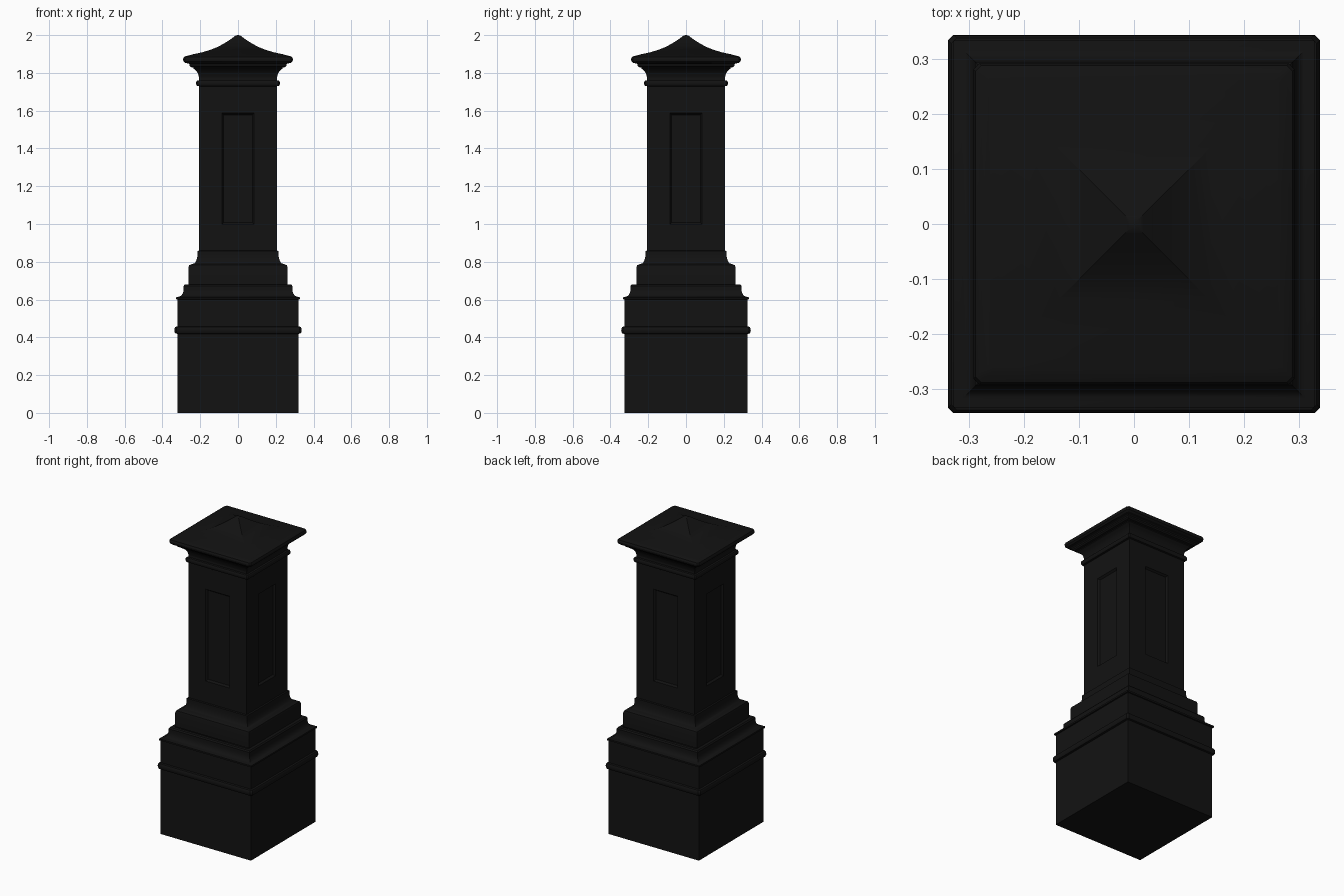
import bpy, bmesh
from math import cos, sin, pi, radians

if "Cube" in bpy.data.objects:
    bpy.data.objects.remove(bpy.data.objects["Cube"])

mat = bpy.data.materials.new("black_paint")
mat.diffuse_color = (0.006, 0.006, 0.006, 1)
mat.use_nodes = True
mat.node_tree.nodes["Principled BSDF"].inputs["Base Color"].default_value = mat.diffuse_color


def finish(name, bm):
    bmesh.ops.remove_doubles(bm, verts=bm.verts, dist=1e-5)
    me = bpy.data.meshes.new(name)
    bm.to_mesh(me)
    bm.free()
    ob = bpy.data.objects.new(name, me)
    bpy.context.collection.objects.link(ob)
    me.materials.append(mat)
    bpy.ops.object.select_all(action='DESELECT')
    ob.select_set(True)
    bpy.context.view_layer.objects.active = ob
    bpy.ops.object.shade_smooth_by_angle(angle=radians(30))
    return ob


def loft(name, profile, dy=0.0, chamfer=0.0, bottom=False):
    """Sweep a (half width, z) profile round a rectangle."""
    bm = bmesh.new()
    rings = []
    for w, z in profile:
        x, y = w, w + dy
        c = min(chamfer, w)
        if c:
            pts = [(x, c - y), (x, y - c), (x - c, y), (c - x, y),
                   (-x, y - c), (-x, c - y), (c - x, -y), (x - c, -y)]
        else:
            pts = [(x, -y), (x, y), (-x, y), (-x, -y)]
        rings.append([bm.verts.new((px, py, z)) for px, py in pts])
    n = len(rings[0])
    for a, b in zip(rings, rings[1:]):
        for i in range(n):
            j = (i + 1) % n
            bm.faces.new((a[i], a[j], b[j], b[i]))
    if bottom:
        bm.faces.new(rings[0][::-1])
    bmesh.ops.dissolve_degenerate(bm, edges=bm.edges, dist=1e-5)
    return finish(name, bm)


def bead(w, z, r, h, n=6):
    """Half-round moulding profile on a wall of half width w."""
    return [(w + r * sin(pi * i / n) ** 0.6 if 0 < i < n else w,
             z - h * cos(pi * i / n)) for i in range(n + 1)]


def ogee(w0, z0, w1, z1, n=6):
    """Quarter-round cove from (w0, z0) to (w1, z1)."""
    return [(w0 + (w1 - w0) * sin(pi / 2 * i / n),
             z0 + (z1 - z0) * (1 - cos(pi / 2 * i / n))) for i in range(n + 1)]


# Pedestal with a lip and cove at its top
loft("pedestal", [(0.32, 0), (0.32, 0.6), (0.327, 0.602), (0.327, 0.612), (0.315, 0.615)]
     + ogee(0.315, 0.615, 0.288, 0.655)
     + [(0.288, 0.672), (0.282, 0.68), (0.262, 0.68)], dy=0.006, bottom=True)
loft("pedestal_band", bead(0.32, 0.438, 0.017, 0.02), dy=0.006, chamfer=0.01)

# Stepped shaft foot
loft("shaft_foot", [(0.262, 0.68), (0.262, 0.77), (0.258, 0.782), (0.248, 0.786), (0.238, 0.79)]
     + ogee(0.238, 0.79, 0.214, 0.845) + [(0.214, 0.857), (0.206, 0.86)])

# Shaft: four sides, each with a recessed upright panel
S = 0.206
bm = bmesh.new()
for k in range(4):
    ca, sa = round(cos(k * pi / 2)), round(sin(k * pi / 2))
    rects = []
    for hw, z0, z1, depth in [(S, 0.86, 1.775, 0), (0.085, 0.998, 1.587, 0),
                              (0.076, 1.007, 1.578, 0.012)]:
        y = depth - S
        rects.append([bm.verts.new((ca * x - sa * y, sa * x + ca * y, z))
                      for x, z in [(-hw, z0), (hw, z0), (hw, z1), (-hw, z1)]])
    for a, b in zip(rects, rects[1:]):
        for i in range(4):
            j = (i + 1) % 4
            bm.faces.new((a[i], a[j], b[j], b[i]))
    bm.faces.new(rects[-1])
finish("shaft", bm)
loft("shaft_collar", bead(S, 1.745, 0.016, 0.016), chamfer=0.006)

# Capital flaring out to the cap
loft("capital", [(S, 1.775), (0.211, 1.795), (0.22, 1.81), (0.235, 1.822), (0.235, 1.828),
                 (0.248, 1.83), (0.256, 1.837), (0.256, 1.846), (0.262, 1.85)])

# Rounded cap with a concave pyramid roof
loft("cap", [(0.262, 1.85), (0.28, 1.852), (0.289, 1.861), (0.291, 1.872),
             (0.287, 1.883), (0.277, 1.889), (0.262, 1.892)], chamfer=0.01)
loft("roof", [(0.262, 1.892), (0.24, 1.898), (0.19, 1.909), (0.14, 1.924), (0.1, 1.941),
              (0.065, 1.961), (0.035, 1.981), (0.018, 1.994), (0.008, 1.999), (0, 2.0)])
